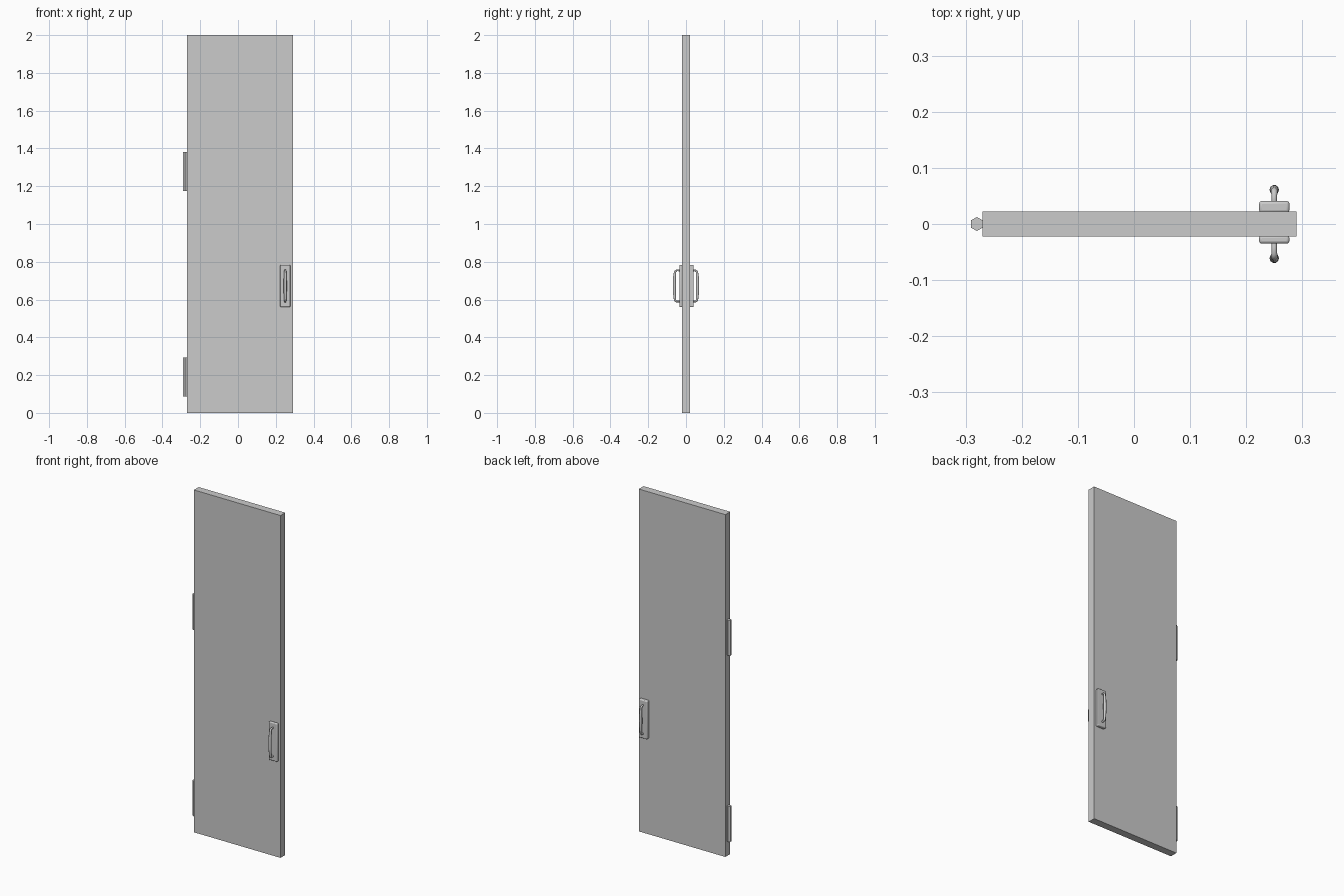
import bpy
import bmesh
import math

if "Cube" in bpy.data.objects:
    bpy.data.objects.remove(bpy.data.objects["Cube"], do_unlink=True)

# One plain grey for everything
grey = bpy.data.materials.new("grey")
grey.use_nodes = True
colour = (0.6, 0.6, 0.6, 1)
grey.diffuse_color = colour
grey.node_tree.nodes["Principled BSDF"].inputs["Base Color"].default_value = colour


def box(name, low, high, bevel=0):
    mesh = bpy.data.meshes.new(name)
    bm = bmesh.new()
    bmesh.ops.create_cube(bm, size=1)
    for v in bm.verts:
        v.co = [(a + b) / 2 + c * (b - a) for a, b, c in zip(low, high, v.co)]
    bm.to_mesh(mesh)
    bm.free()
    mesh.materials.append(grey)
    ob = bpy.data.objects.new(name, mesh)
    bpy.context.collection.objects.link(ob)
    if bevel:
        mod = ob.modifiers.new("rounded_edges", "BEVEL")
        mod.width = bevel
        mod.segments = 3
        smooth(ob)
    return ob


def smooth(ob):
    bpy.ops.object.select_all(action="DESELECT")
    ob.select_set(True)
    bpy.context.view_layer.objects.active = ob
    bpy.ops.object.shade_smooth_by_angle(angle=math.radians(40))


def pull(name, x, z, side, plate_y):
    # Bowed bar, thicker in the middle, with rounded returns into the plate
    half = [(0.082, plate_y - 0.004, 0.005), (0.082, 0.050, 0.005),
            (0.077, 0.057, 0.006), (0.066, 0.059, 0.0065), (0.035, 0.061, 0.008)]
    path = half + [(0, 0.061, 0.0085)] + [(-h, y, r) for h, y, r in reversed(half)]
    curve = bpy.data.curves.new(name, "CURVE")
    curve.dimensions = "3D"
    curve.bevel_depth = 1
    curve.bevel_resolution = 3
    curve.resolution_u = 5
    curve.use_fill_caps = True
    spline = curve.splines.new("BEZIER")
    spline.bezier_points.add(len(path) - 1)
    for p, (h, y, r) in zip(spline.bezier_points, path):
        p.co = (x, side * y, z + h)
        p.radius = r
        p.handle_left_type = p.handle_right_type = "AUTO"
    curve.materials.append(grey)
    ob = bpy.data.objects.new(name, curve)
    bpy.context.collection.objects.link(ob)
    bpy.ops.object.select_all(action="DESELECT")
    ob.select_set(True)
    bpy.context.view_layer.objects.active = ob
    bpy.ops.object.convert(target="MESH")
    smooth(bpy.context.object)


# Door leaf
box("door_panel", (-0.27, -0.022, 0), (0.29, 0.022, 2))

# Hexagonal hinge barrels
for name, z in (("lower_hinge", 0.19), ("upper_hinge", 1.278)):
    bpy.ops.mesh.primitive_cylinder_add(vertices=6, radius=0.0125, depth=0.206,
                                        location=(-0.28, 0, z))
    hinge = bpy.context.object
    hinge.name = name
    hinge.data.materials.append(grey)

# Backplate and pull on each face
for name, side, depth in (("front", -1, 0.035), ("back", 1, 0.041)):
    y0, y1 = sorted((side * 0.02, side * depth))
    box(name + "_handle_plate", (0.223, y0, 0.56), (0.277, y1, 0.784), 0.005)
    pull(name + "_handle_pull", 0.25, 0.672, side, depth)
